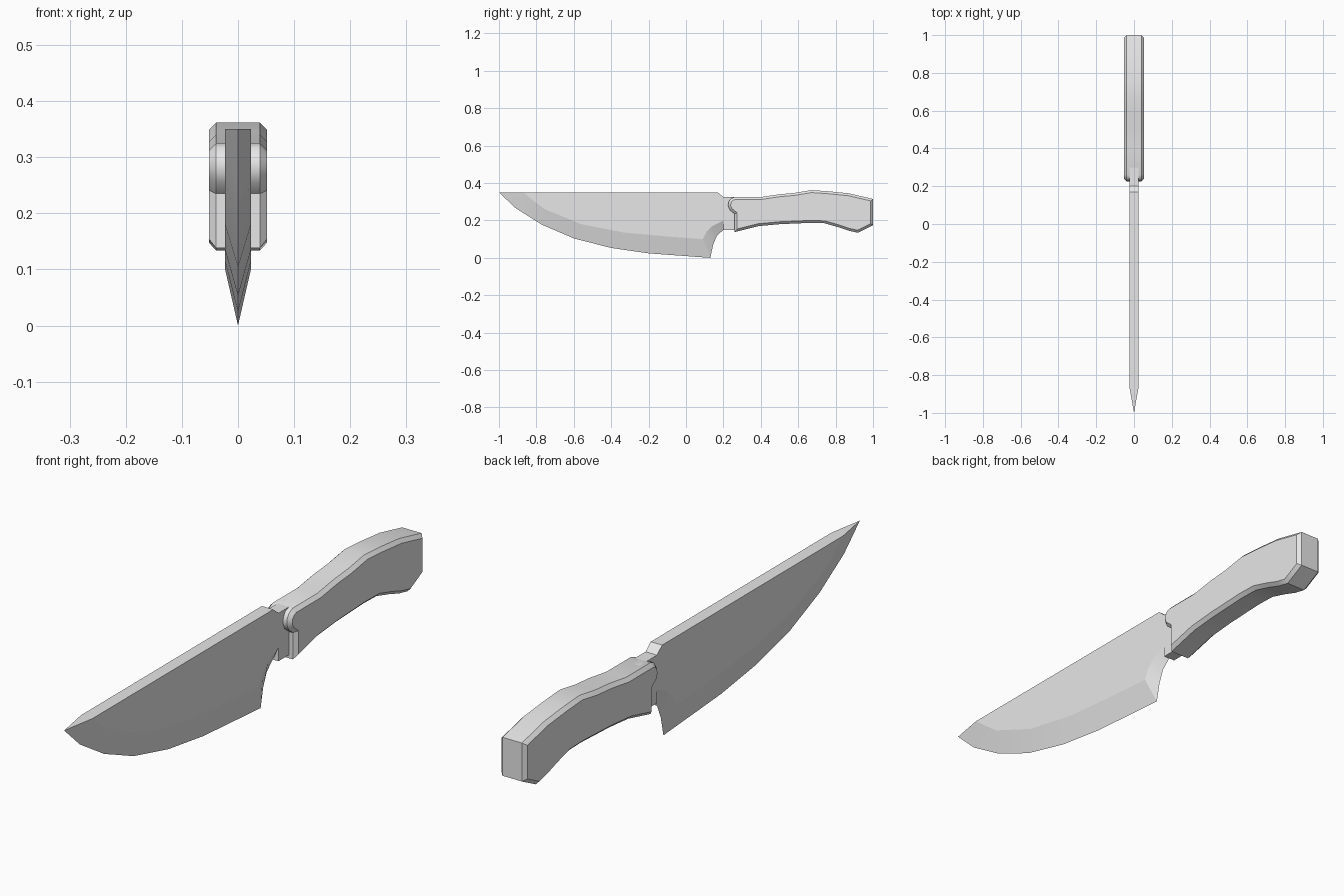
import bpy, bmesh

if "Cube" in bpy.data.objects:
    bpy.data.objects.remove(bpy.data.objects["Cube"])

steel = bpy.data.materials.new("light grey")
steel.diffuse_color = (0.8, 0.8, 0.8, 1)
steel.use_nodes = True
steel.node_tree.nodes["Principled BSDF"].inputs["Base Color"].default_value = steel.diffuse_color


def finish(name, bm, angle):
    bmesh.ops.remove_doubles(bm, verts=bm.verts, dist=1e-5)
    bmesh.ops.recalc_face_normals(bm, faces=bm.faces)
    mesh = bpy.data.meshes.new(name)
    bm.to_mesh(mesh)
    bm.free()
    mesh.materials.append(steel)
    obj = bpy.data.objects.new(name, mesh)
    bpy.context.collection.objects.link(obj)
    bpy.context.view_layer.objects.active = obj
    obj.select_set(True)
    bpy.ops.object.shade_smooth_by_angle(angle=angle)
    obj.select_set(False)


# Blade: flat cheeks tapering to a sharp edge around the belly and heel
W = 0.023
edge = [(-1, .35), (-.91, .265), (-.77, .177), (-.6, .104), (-.4, .053),
        (-.2, .024), (.13, 0), (.145, .07), (.165, .118), (.2, .15)]
cheek = [(-.87, .35), (-.815, .305), (-.755, .26), (-.56, .18), (-.33, .135),
         (-.11, .115), (.09, .1), (.11, .14), (.14, .17), (.2, .2)]
tang = [(.3, .2), (.3, .325), (.2, .325), (.17, .35)]
bm = bmesh.new()
mid = [bm.verts.new((0, y, z)) for y, z in edge]
sides = []
for s in (-1, 1):
    rim = [bm.verts.new((s * W, y, z)) for y, z in cheek + tang]
    bm.faces.new(rim)
    for i in range(len(edge) - 1):
        bm.faces.new((mid[i], mid[i + 1], rim[i + 1], rim[i]))
    sides.append(rim)
a, b = sides
n = len(cheek)
for i in range(n - 1, len(a) - 1):
    bm.faces.new((a[i], a[i + 1], b[i + 1], b[i]))
bm.faces.new((a[-1], a[0], b[0], b[-1]))
bm.faces.new((mid[0], a[0], b[0]))
bm.faces.new((mid[-1], a[n - 1], b[n - 1]))
finish("blade", bm, 0.2)

# Tang neck: square lower part running into the handle
bm = bmesh.new()
bmesh.ops.create_cube(bm, size=1)
for v in bm.verts:
    v.co = (v.co.x * 2 * W, .25 + v.co.y * .1, .18 + v.co.z * .06)
finish("tang_neck", bm, 0.2)

# Handle: contoured grip profile with chamfered rims
grip = [(.26, .325), (.40, .325), (.50, .34), (.58, .347), (.67, .362),
        (.76, .356), (.87, .345), (1, .315), (1, .175), (.92, .134),
        (.87, .145), (.81, .165), (.74, .185), (.66, .187), (.5, .18),
        (.39, .17), (.26, .138), (.26, .235), (.235, .255), (.225, .278),
        (.228, .3), (.24, .317)]
bm = bmesh.new()
face = bm.faces.new([bm.verts.new((-.052, y, z)) for y, z in grip])
new = bmesh.ops.extrude_face_region(bm, geom=[face], use_keep_orig=True)["geom"]
bmesh.ops.translate(bm, vec=(.104, 0, 0),
                    verts=[g for g in new if isinstance(g, bmesh.types.BMVert)])
rims = [e for e in bm.edges if abs(e.verts[0].co.x - e.verts[1].co.x) < .01]
bmesh.ops.bevel(bm, geom=rims, offset=.013, segments=1, affect='EDGES')
finish("handle", bm, 0.6)
